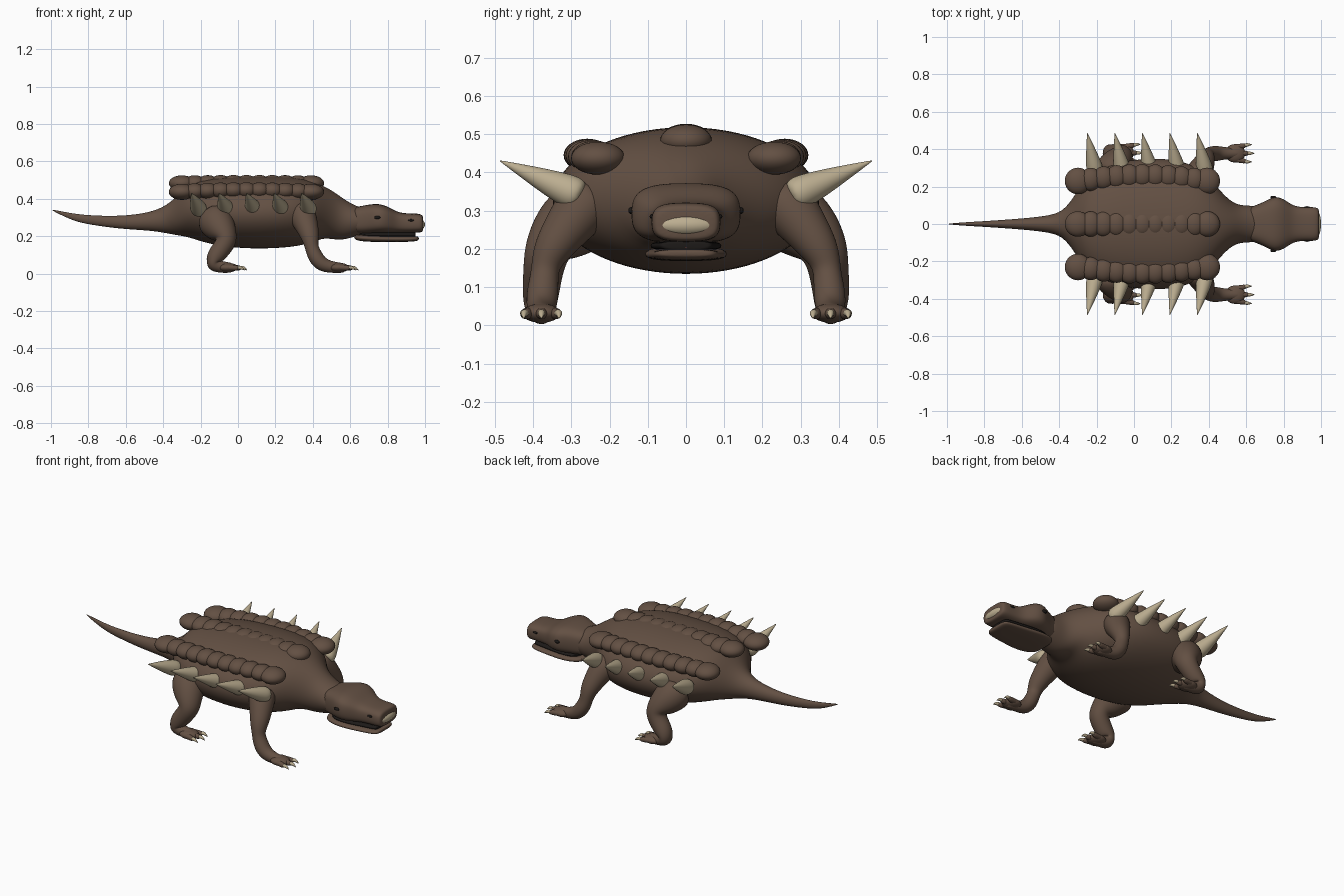
import bpy, bmesh, math
from mathutils import Vector

if "Cube" in bpy.data.objects:
    bpy.data.objects.remove(bpy.data.objects["Cube"], do_unlink=True)


def material(name, rgb, roughness=0.7):
    mat = bpy.data.materials.new(name)
    mat.use_nodes = True
    color = (*rgb, 1)
    mat.diffuse_color = color
    shader = mat.node_tree.nodes["Principled BSDF"]
    shader.inputs["Base Color"].default_value = color
    shader.inputs["Roughness"].default_value = roughness
    return mat


HIDE = material("brown hide", (0.125, 0.08, 0.056))
BONE = material("pale bone", (0.5, 0.42, 0.28))
DARK = material("dark mouth", (0.012, 0.01, 0.009))
RED = material("tongue red", (0.16, 0.04, 0.03))


def make_object(name, bm, mat, levels=0):
    bmesh.ops.recalc_face_normals(bm, faces=bm.faces)
    for face in bm.faces:
        face.smooth = True
    mesh = bpy.data.meshes.new(name)
    bm.to_mesh(mesh)
    bm.free()
    mesh.materials.append(mat)
    obj = bpy.data.objects.new(name, mesh)
    bpy.context.scene.collection.objects.link(obj)
    if levels:
        mod = obj.modifiers.new("smooth", "SUBSURF")
        mod.levels = mod.render_levels = levels
    return obj


def skin(name, rings, mat, levels=2):
    """Bridge a series of point rings and close both ends."""
    bm = bmesh.new()
    loops = [[bm.verts.new(p) for p in ring] for ring in rings]
    count = len(loops[0])
    for a, b in zip(loops, loops[1:]):
        for i in range(count):
            j = (i + 1) % count
            bm.faces.new((a[i], a[j], b[j], b[i]))
    bm.faces.new(loops[0])
    bm.faces.new(loops[-1])
    return make_object(name, bm, mat, levels)


def power(value, exponent):
    return math.copysign(abs(value) ** exponent, value)


def lengthwise(name, sections, mat, exponent=1.0, sides=20):
    """Loft along x; sections are (x, centre z, half height, half width)."""
    angles = [math.tau * i / sides for i in range(sides)]
    rings = [[Vector((x, hw * power(math.cos(a), exponent),
                      z + hh * power(math.sin(a), exponent))) for a in angles]
             for x, z, hh, hw in sections]
    return skin(name, rings, mat)


def limb(name, path, mat, sides=12, levels=2):
    """Loft around a path of (x, y, z, radius) points."""
    points = [Vector(p[:3]) for p in path]
    rings = []
    for i, centre in enumerate(points):
        along = (points[min(i + 1, len(points) - 1)] - points[max(i - 1, 0)]).normalized()
        across = along.cross(Vector((0, 1, 0.2))).normalized()
        other = along.cross(across)
        rings.append([centre + path[i][3] * (across * math.cos(a) + other * math.sin(a))
                      for a in (math.tau * k / sides for k in range(sides))])
    return skin(name, rings, mat, levels)


def ellipsoid(name, centre, radii, mat):
    bm = bmesh.new()
    bmesh.ops.create_uvsphere(bm, u_segments=28, v_segments=16, radius=1)
    bmesh.ops.scale(bm, vec=radii, verts=bm.verts)
    bmesh.ops.translate(bm, vec=centre, verts=bm.verts)
    return make_object(name, bm, mat)


# Trunk, tail and neck in one skin
lengthwise("body_and_tail", [
    (-1, .342, .002, .002), (-.88, .3, .02, .011), (-.79, .286, .025, .016),
    (-.63, .272, .034, .027), (-.47, .278, .048, .042), (-.38, .29, .075, .065),
    (-.32, .312, .11, .15), (-.27, .335, .14, .23), (-.2, .335, .165, .29),
    (-.1, .33, .186, .335), (.05, .325, .195, .355), (.2, .327, .195, .355),
    (.32, .33, .187, .32), (.4, .33, .165, .26), (.46, .33, .14, .18),
    (.52, .307, .128, .12), (.57, .288, .108, .1), (.63, .28, .082, .1),
    (.7, .28, .06, .09)], HIDE)

# Head: broad brow, square snout
lengthwise("head", [
    (.6, .285, .065, .085), (.65, .285, .075, .1), (.7, .291, .079, .122),
    (.75, .294, .081, .15), (.8, .288, .073, .138), (.85, .272, .056, .096),
    (.91, .269, .052, .09), (.96, .27, .052, .092), (.985, .268, .047, .086),
    (.99, .266, .035, .07)], HIDE, exponent=.65)
lengthwise("lower_jaw", [
    (.62, .195, .014, .07), (.66, .19, .018, .1), (.74, .186, .018, .112),
    (.84, .184, .016, .098), (.93, .185, .015, .088), (.96, .187, .012, .075),
    (.967, .188, .006, .05)], HIDE, exponent=.7)
lengthwise("mouth_interior", [
    (.64, .208, .014, .08), (.75, .208, .014, .1), (.86, .208, .014, .08),
    (.945, .208, .014, .07), (.95, .208, .01, .06)], DARK, exponent=.7)
ellipsoid("tongue", (.83, 0, .203), (.12, .077, .006), RED)
ellipsoid("beak_plate", (.965, 0, .262), (.035, .084, .03), BONE)

# Back armour: one central row and one row on each side
COUNT = 11
for i in range(COUNT):
    t = i / (COUNT - 1)
    x = -.3 + .69 * t
    arch = math.sin(math.pi * t)
    end = 1 if i in (0, COUNT - 1) else 0
    ellipsoid(f"centre_scute_{i}", (x, 0, .483 + .002 * arch),
              (.058 + .012 * end, .068, .042), HIDE)
    for side, label in ((1, "left"), (-1, "right")):
        ellipsoid(f"{label}_scute_{i}", (x, side * (.23 + .028 * arch), .437 + .008 * arch),
                  (.057 + .013 * end, .062 + .009 * end, .043), HIDE)

for side, label in ((1, "left"), (-1, "right")):
    # Flank spikes sweep outward, upward and slightly back
    for i in range(5):
        x = -.21 + .147 * i
        base = Vector((x + .005, side * .27, .335))
        tip = Vector((x - .04, side * .488, .431))
        limb(f"{label}_spike_{i}",
             [(*base.lerp(tip, t), r) for t, r in
              ((0, .035), (.1, .047), (.25, .043), (.55, .028), (.85, .01), (1, .001))],
             BONE)

    # Eyes and nostrils
    ellipsoid(f"{label}_eye", (.745, side * .143, .3), (.016, .008, .009), DARK)
    ellipsoid(f"{label}_nostril", (.925, side * .089, .285), (.015, .006, .006), DARK)

    # Legs
    legs = {
        "front": [(.33, .23, .34, .07), (.345, .27, .31, .078), (.37, .315, .25, .063),
                  (.385, .35, .2, .052), (.39, .365, .165, .041), (.395, .37, .135, .037),
                  (.415, .375, .085, .044), (.45, .378, .046, .041),
                  (.5, .378, .034, .032), (.555, .378, .03, .029), (.575, .378, .028, .02)],
        "hind": [(-.13, .24, .3, .1), (-.115, .3, .27, .1), (-.075, .35, .22, .075),
                 (-.055, .368, .18, .06), (-.09, .375, .13, .053), (-.13, .38, .08, .05),
                 (-.135, .38, .045, .044), (-.09, .38, .035, .033), (-.05, .38, .032, .03),
                 (-.02, .38, .03, .022)],
    }
    for place, path in legs.items():
        path = [(x, side * y, z, r) for x, y, z, r in path]
        limb(f"{label}_{place}_leg", path, HIDE)
        foot_x, foot_y = path[-1][:2]
        # Palm pad, three toes and claws
        ellipsoid(f"{label}_{place}_palm", (foot_x - .035, foot_y, .032),
                  (.055, .049, .025), HIDE)
        for toe in (-1, 0, 1):
            y = foot_y + toe * .034
            out = toe * .012
            reach = foot_x + (.006 if toe == 0 else -.008)
            limb(f"{label}_{place}_toe_{toe + 2}",
                 [(reach - .04, y, .032, .014), (reach - .01, y, .032, .017),
                  (reach + .02, y + out / 2, .03, .016), (reach + .034, y + out, .03, .009)],
                 HIDE, sides=8)
            limb(f"{label}_{place}_claw_{toe + 2}",
                 [(reach + .02, y + out / 2, .031, .011), (reach + .038, y + out, .033, .011),
                  (reach + .05, y + out, .028, .007), (reach + .064, y + out, .017, .001)],
                 BONE, sides=8)
